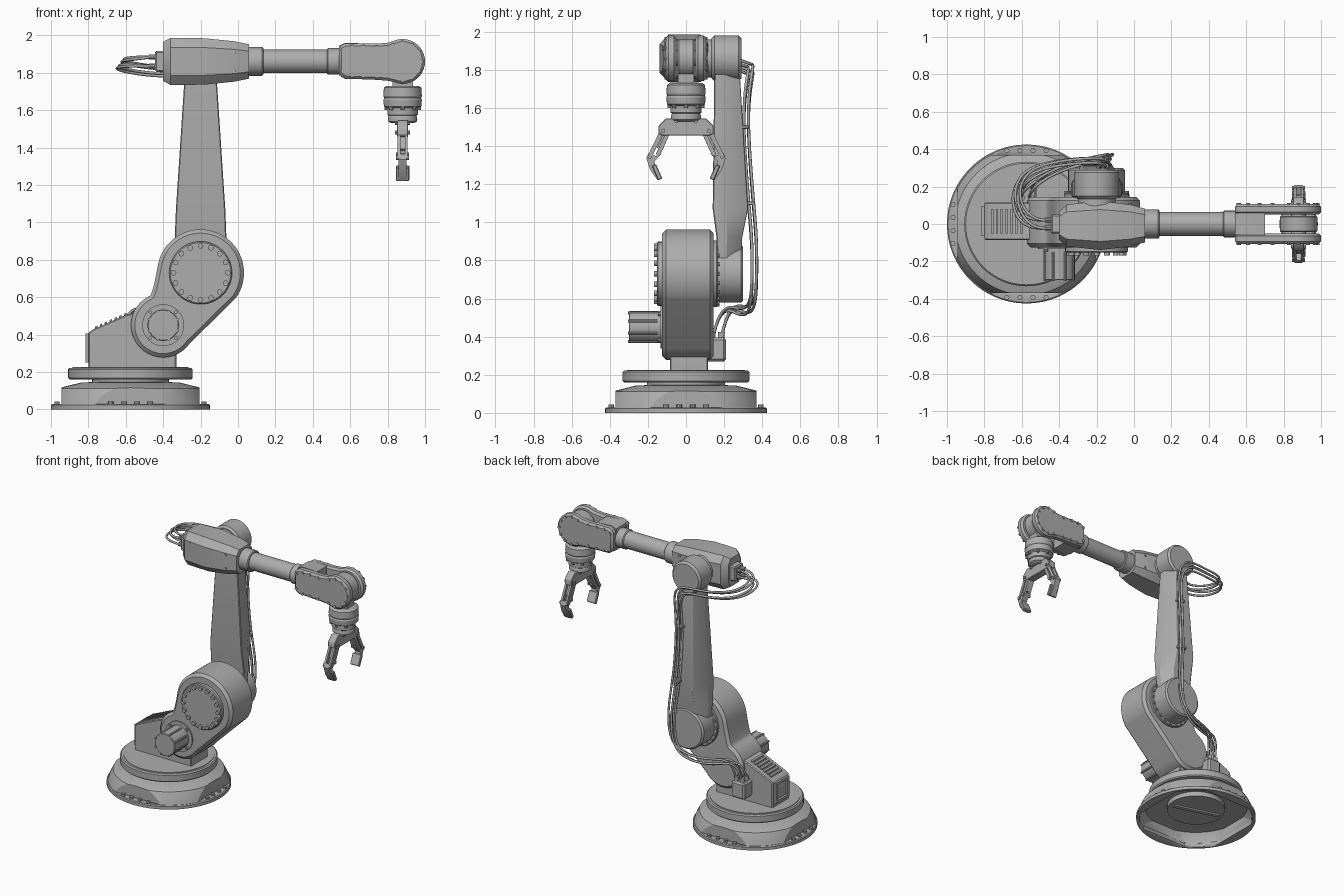
import bpy, bmesh, math
from mathutils import Vector

cube = bpy.data.objects.get("Cube")
if cube:
    bpy.data.objects.remove(cube)

grey = bpy.data.materials.new("machine_grey")
grey.use_nodes = True
grey.diffuse_color = (0.42, 0.42, 0.42, 1)
grey.node_tree.nodes["Principled BSDF"].inputs["Base Color"].default_value = (0.42, 0.42, 0.42, 1)


def finish(name, bm, bevel=0.0):
    """Bevel hard edges, smooth the soft ones and make the object."""
    bmesh.ops.remove_doubles(bm, verts=bm.verts, dist=1e-5)
    bmesh.ops.recalc_face_normals(bm, faces=bm.faces)
    if bevel:
        hard = [e for e in bm.edges if e.calc_face_angle(0) > 0.6]
        bmesh.ops.bevel(bm, geom=hard, offset=bevel, segments=1, profile=0.5,
                        affect='EDGES', clamp_overlap=True)
    for f in bm.faces:
        f.smooth = True
    for e in bm.edges:
        e.smooth = e.calc_face_angle(0) < 0.5
    mesh = bpy.data.meshes.new(name)
    bm.to_mesh(mesh)
    bm.free()
    mesh.materials.append(grey)
    ob = bpy.data.objects.new(name, mesh)
    bpy.context.collection.objects.link(ob)
    return ob


def place(axis, u, v, w):
    return {'x': (w, u, v), 'y': (u, w, v), 'z': (u, v, w)}[axis]


def solids(name, axis, parts, bevel=0.0):
    """Extrude each (outline, start, end) along the axis."""
    bm = bmesh.new()
    for pts, w0, w1 in parts:
        a, b = [[bm.verts.new(place(axis, u, v, w)) for u, v in pts] for w in (w0, w1)]
        bm.faces.new(a)
        bm.faces.new(b)
        for i in range(len(pts)):
            j = (i + 1) % len(pts)
            bm.faces.new((a[i], a[j], b[j], b[i]))
    return finish(name, bm, bevel)


def arc(u, v, r, a0, a1, n):
    return [(u + r * math.cos(math.radians(a0 + (a1 - a0) * i / n)),
             v + r * math.sin(math.radians(a0 + (a1 - a0) * i / n))) for i in range(n + 1)]


def circle(u, v, r, n=48, start=0.0):
    return arc(u, v, r, start, start + 360, n)[:-1]


def rect(u0, u1, v0, v1):
    return [(u0, v0), (u1, v0), (u1, v1), (u0, v1)]


def bar(p, q, width):
    p, q = Vector(p), Vector(q)
    n = (q - p).orthogonal().normalized() * width / 2
    return [tuple(c) for c in (p + n, q + n, q - n, p - n)]


def bolts(name, axis, spots, w0, w1, r=0.012, n=8):
    return solids(name, axis, [(circle(u, v, r, n), w0, w1) for u, v in spots])


def loft_mesh(rings):
    bm = bmesh.new()
    loops = [[bm.verts.new(p) for p in ring] for ring in rings]
    n = len(loops[0])
    for a, b in zip(loops, loops[1:]):
        for i in range(n):
            j = (i + 1) % n
            bm.faces.new((a[i], a[j], b[j], b[i]))
    bm.faces.new(loops[0])
    bm.faces.new(loops[-1])
    return bm


def lathe_mesh(profile, cx, cy, n=64):
    return loft_mesh([[(x, y, z) for x, y in circle(cx, cy, r, n)] for r, z in profile])


def cut_four_sides(bm, cx, dist):
    for k in range(4):
        d = Vector((round(math.cos(k * math.pi / 2)), round(math.sin(k * math.pi / 2)), 0))
        cut = bmesh.ops.bisect_plane(bm, geom=bm.verts[:] + bm.edges[:] + bm.faces[:],
                                     plane_co=Vector((cx, 0, 0)) + d * dist, plane_no=d, clear_outer=True)
        bmesh.ops.edgeloop_fill(bm, edges=[g for g in cut["geom_cut"] if isinstance(g, bmesh.types.BMEdge)])
    return bm


# --- Base: flange and stepped body with four bolted flats, hollow below
BX = -0.575
flange = finish("base_flange", lathe_mesh([(.425, 0), (.425, .022), (.419, .028)], BX, 0))
body = finish("base_body", cut_four_sides(lathe_mesh([(.418, .02), (.408, .055), (.38, .112), (.358, .12),
                                                     (.265, .143), (.20, .146)], BX, 0), BX, .37))
cavity = finish("base_cavity_cutter", cut_four_sides(lathe_mesh([(.405, -.02), (.395, .045), (.365, .098), (.27, .105)],
                                                                BX, 0), BX, .352))
cavity.hide_render = True
for ob in (flange, body):
    mod = ob.modifiers.new("hollow", 'BOOLEAN')
    mod.operation = 'DIFFERENCE'
    mod.solver = 'EXACT'
    mod.object = cavity
    hollow = bpy.data.meshes.new_from_object(ob.evaluated_get(bpy.context.evaluated_depsgraph_get()))
    ob.modifiers.clear()
    ob.data = hollow
bpy.data.objects.remove(cavity)
spots = []
for t in (-.105, -.035, .035, .105):
    spots += [(BX + t, .393), (BX + t, -.393), (BX + .393, t), (BX - .393, t)]
bolts("base_bolts", 'z', spots, .02, .043, .014)
solids("base_core", 'z', [(circle(BX, 0, .205), .07, .17)])
solids("base_underside_bar", 'z', [(bar((BX - .17, .05), (BX + .17, -.05), .03), .06, .075)])
solids("turntable", 'z', [(circle(BX, 0, .333, 64), .16, .222)], .008)
solids("turntable_top", 'z', [(circle(BX, 0, .31, 64), .215, .226)])

# --- Turret housing with vents, rear frame and cable box
solids("turret_housing", 'y', [([(-.80, .22), (-.80, .41), (-.77, .43), (-.60, .505), (-.42, .55),
                                 (-.33, .45), (-.33, .22)], -.085, .115)], .006)
slats = []
for i in range(7):
    x = -.765 + i * .026
    z = .43 + (x + .77) * .44
    slats.append(([(x, z - .01), (x, z + .01), (x + .013, z + .016), (x + .013, z - .004)], -.05, .08))
solids("turret_vents", 'y', slats)
solids("turret_rear_frame", 'x', [(r, -.815, -.79) for r in (rect(-.065, .095, .25, .27), rect(-.065, .095, .385, .405),
                                                            rect(-.065, -.045, .25, .405), rect(.075, .095, .25, .405))])
solids("cable_box", 'y', [(rect(-.63, -.52, .27, .395), .10, .21)], .012)
solids("cable_box_sockets", 'z', [(circle(x, y, .016, 12), .39, .425) for x in (-.60, -.55) for y in (.14, .185)])

# --- Lower link: casting around two pivots with a hollowed rear flank
PX, PZ, MX, MZ = -.2, .73, -.4, .45
upper, lower = arc(PX, PZ, .232, -35.5, 170, 40), arc(MX, MZ, .172, 115, 324.5, 40)
p, c, q = Vector(upper[-1]), Vector((-.455, .617)), Vector(lower[0])
flank = [tuple(p * (1 - t) ** 2 + c * 2 * t * (1 - t) + q * t * t) for t in [i / 8 for i in range(1, 8)]]
solids("lower_link", 'y', [(upper + flank + lower, -.125, .145)], .02)
solids("shoulder_cap", 'y', [(circle(PX, PZ, .168), -.152, -.11)], .006)
bolts("shoulder_cap_bolts", 'y', circle(PX, PZ, .145, 16), -.168, -.14, .015, 12)
solids("shoulder_collar", 'y', [(circle(PX, PZ, .175), .14, .165)], .004)
bolts("shoulder_collar_bolts", 'y', circle(PX, PZ, .163, 20), .16, .176, .009)
solids("motor_flange", 'y', [(circle(MX, MZ, .112), -.134, -.11)])
bolts("motor_flange_bolts", 'y', circle(MX, MZ, .098, 4, 45), -.146, -.125, .01)
solids("motor", 'y', [(circle(MX, MZ, .084, 32), -.30, -.12)], .004)
solids("motor_ribs", 'y', [(circle(u, v, .008, 8), -.305, -.15) for u, v in circle(MX, MZ, .081, 8, 22.5)])

# --- Upper arm: tapered column with chamfered back and round ends
column = []
for z, hw, y0, y1 in [(.74, .12, .165, .285), (.92, .138, .16, .295), (1.07, .132, .14, .325),
                      (1.74, .088, .148, .285), (1.86, .08, .155, .27)]:
    ym = y0 + (y1 - y0) * .4
    column.append([(PX - hw, y0, z), (PX + hw, y0, z), (PX + hw, ym, z), (PX + hw * .6, y1, z),
                   (PX - hw * .6, y1, z), (PX - hw, ym, z)])
finish("upper_arm", loft_mesh(column), .005)
solids("upper_arm_lower_pivot", 'y', [(circle(PX, PZ, .152), .15, .30)], .012)
solids("upper_arm_head", 'y', [(circle(PX, 1.86, .12), .135, .29)], .014)
solids("elbow_shaft", 'y', [(circle(PX, 1.86, .10), .05, .15)])

# --- Forearm: faceted housing, tube and collars
AZ = 1.86
sections = []
for x, hy, hz in [(-.40, .075, .105), (-.36, .112, .126), (-.18, .131, .124), (-.02, .112, .108), (.058, .09, .092)]:
    sections.append([(x, sy * hy * a - .008, AZ + sz * hz * b) for sy, sz, a, b in
                     [(-1, -1, .65, 1), (1, -1, .65, 1), (1, -1, 1, .6), (1, 1, 1, .6),
                      (1, 1, .65, 1), (-1, 1, .65, 1), (-1, 1, 1, .6), (-1, -1, 1, .6)]])
finish("forearm_housing", loft_mesh(sections))
bolts("housing_bolts", 'y', [(-.31, 1.80), (-.31, 1.92), (-.02, 1.81), (-.02, 1.91)], -.126, .11, .009)
solids("housing_connector", 'x', [(rect(-.05, .05, 1.805, 1.915), -.445, -.39)], .008)
solids("connector_plugs", 'x', [(circle(y, z, .014, 10), -.475, -.43) for y in (-.022, .022) for z in (1.835, 1.885)])
solids("forearm_tube", 'x', [(circle(0, AZ, .063), .05, .56)])
solids("forearm_collars", 'x', [(circle(0, AZ, .077), .05, .135), (circle(0, AZ, .071), .475, .55)], .006)

# --- Wrist: fork with two cheeks, edge bolts and a pivot drum
WX = .88
shape = [(.54, 1.79), (.54, 1.94), (.575, 1.957), (.66, 1.957), (.74, 1.955), (.80, 1.96)]
shape += arc(WX, AZ, .12, 115, -115, 24)
shape += [(.80, 1.757), (.74, 1.762), (.66, 1.765), (.575, 1.768)]
solids("wrist_cheeks", 'y', [(shape, -.107, -.05), (shape, .05, .107)], .014)
solids("wrist_block", 'y', [([(.54, 1.785), (.54, 1.945), (.575, 1.96), (.70, 1.955), (.70, 1.765), (.575, 1.765)], -.06, .06)])
rim = [(.56, 1.81), (.56, 1.92), (.61, 1.939), (.67, 1.939), (.74, 1.936), (.61, 1.784), (.67, 1.783), (.74, 1.781)]
rim += arc(WX, AZ, .101, -120, 120, 8)
for side, label in ((-1, "front"), (1, "back")):
    bolts("wrist_bolts_" + label, 'y', rim, side * .085, side * .112, .011)
solids("wrist_drum", 'y', [(circle(WX, AZ, .10), -.044, .044)], .006)
solids("wrist_pin", 'y', [(circle(WX, AZ, .04, 24), -.06, .06)])
solids("wrist_neck", 'z', [(rect(WX - .055, WX + .055, -.042, .042), 1.71, 1.82)])

# --- Tool flange
finish("tool_flange", lathe_mesh([(.085, 1.73), (.10, 1.72), (.103, 1.675), (.098, 1.665), (.103, 1.655), (.10, 1.62),
                                  (.082, 1.61), (.082, 1.575), (.074, 1.57), (.078, 1.56), (.078, 1.54), (.06, 1.53)], WX, 0, 40))
bolts("tool_bolts", 'z', circle(WX, 0, .088, 8), 1.60, 1.618, .01)

# --- Gripper: palm, parallel links and hooked fingers, mirrored in y
solids("gripper_palm", 'x', [([(-.105, 1.545), (.105, 1.545), (.145, 1.505), (.145, 1.465), (.125, 1.455),
                               (-.125, 1.455), (-.145, 1.465), (-.145, 1.505)], WX - .03, WX + .03)], .004)
bolts("palm_bolts", 'x', [(-.12, 1.48), (-.05, 1.53), (.05, 1.53), (.12, 1.48)], WX - .04, WX + .04, .011)
for side, label in ((-1, "front"), (1, "back")):
    def flip(pts):
        return [(side * u, v) for u, v in pts]
    links = []
    for x in (-.027, .012):
        links.append((flip(bar((.125, 1.48), (.19, 1.345), .022)), WX + x, WX + x + .015))
        links.append((flip(bar((.09, 1.48), (.145, 1.36), .022)), WX + x, WX + x + .015))
    solids("gripper_links_" + label, 'x', links)
    solids("gripper_rod_" + label, 'x', [(flip(bar((.10, 1.47), (.138, 1.385), .032)), WX - .014, WX + .014)])
    solids("gripper_finger_" + label, 'x', [(flip([(.125, 1.365), (.15, 1.345), (.195, 1.365), (.208, 1.335), (.188, 1.275),
                                                   (.15, 1.222), (.132, 1.23), (.16, 1.285), (.165, 1.32)]), WX - .022, WX + .022)])
    solids("finger_pad_" + label, 'x', [(flip(bar((.135, 1.225), (.168, 1.30), .024)), WX - .036, WX + .036)], .004)
    bolts("finger_pins_" + label, 'x', flip([(.19, 1.345), (.145, 1.36)]), WX - .034, WX + .034, .012)

# --- Cables from the housing, down the column to the cable box
route = [(-.46, 0, 1.86), (-.56, -.01, 1.86), (-.65, .10, 1.855), (-.61, .28, 1.83), (-.40, .33, 1.80), (-.20, .345, 1.81),
         (-.145, .322, 1.70), (-.17, .31, 1.5), (-.16, .34, 1.1), (-.13, .36, .9), (-.13, .36, .66), (-.22, .345, .54),
         (-.45, .29, .53), (-.575, .20, .57), (-.575, .165, .40)]
for k in range(4):
    s, t = (k % 2) * 2 - 1, (k // 2) * 2 - 1
    curve = bpy.data.curves.new("cable_path", 'CURVE')
    curve.dimensions = '3D'
    curve.bevel_depth = .008
    curve.bevel_resolution = 2
    spline = curve.splines.new('NURBS')
    spline.points.add(len(route) - 1)
    for i, (point, (x, y, z)) in enumerate(zip(spline.points, route)):
        gap = .022 if i in (0, 1, 13, 14) else .012
        point.co = (x + s * gap + t * .006, y + t * gap, z + (s * .018 + t * .006 if 0 < i < 13 else 0), 1)
    spline.points[0].co = (-.46, t * .022, AZ + s * .025, 1)
    spline.use_endpoint_u = True
    spline.order_u = 4
    spline.resolution_u = 8
    temp = bpy.data.objects.new("cable_helper", curve)
    mesh = bpy.data.meshes.new_from_object(temp)
    bpy.data.objects.remove(temp)
    mesh.materials.clear()
    mesh.materials.append(grey)
    for f in mesh.polygons:
        f.use_smooth = True
    bpy.context.collection.objects.link(bpy.data.objects.new("cable_%d" % (k + 1), mesh))
solids("cable_clamps", 'z', [(rect(-.20, -.135, .27, .33), 1.49, 1.51), (rect(-.19, -.125, .30, .36), 1.09, 1.11)], .004)
